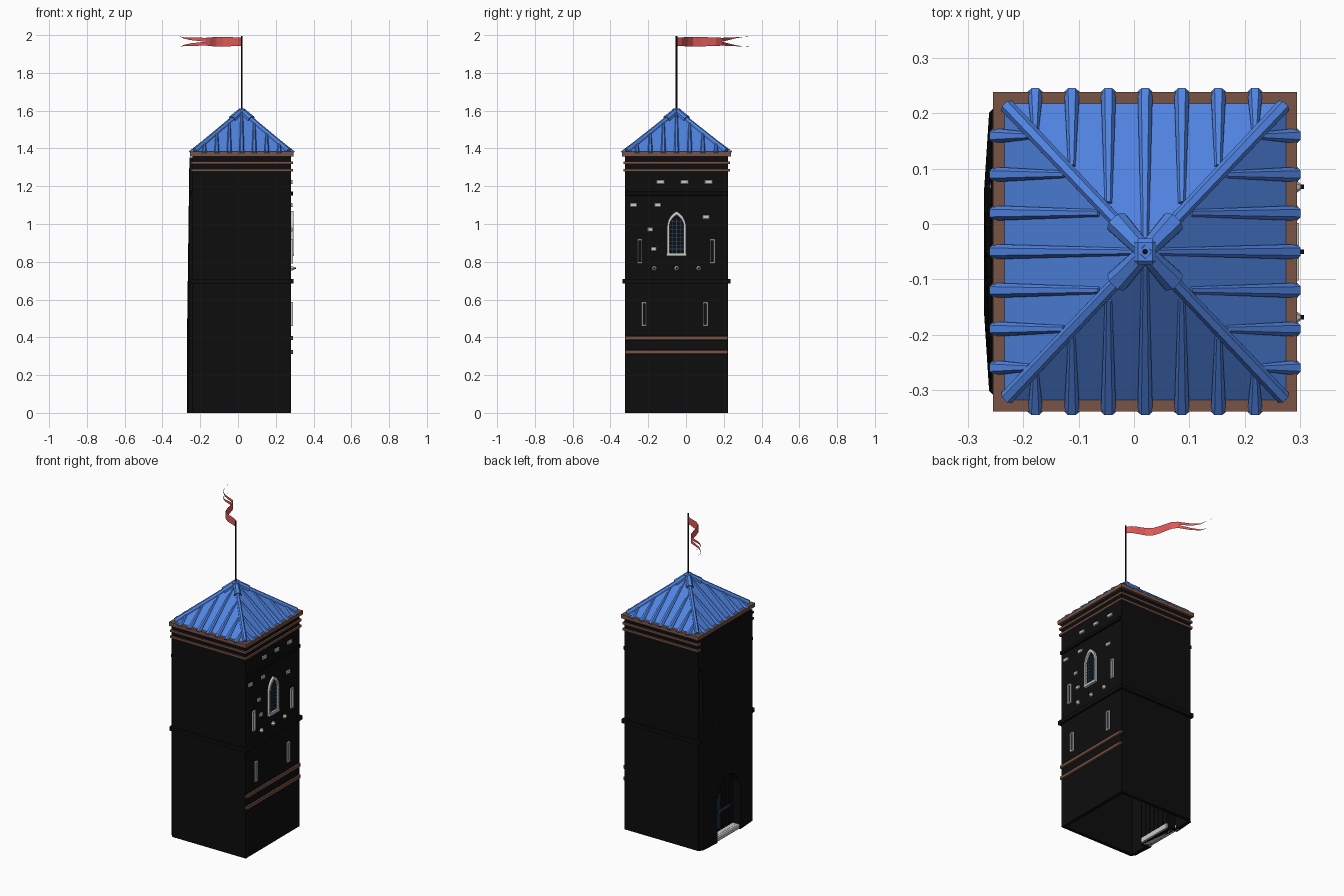
import bpy, bmesh, math
from mathutils import Vector, Matrix

if "Cube" in bpy.data.objects:
    bpy.data.objects.remove(bpy.data.objects["Cube"])

CX, CY = 0.02, -0.05            # tower axis
HX, HY, TOP = 0.26, 0.272, 1.37  # half sizes and height of the walls
XR = CX + HX                    # right wall plane


def material(name, rgb):
    m = bpy.data.materials.new(name)
    m.diffuse_color = (*rgb, 1)
    m.use_nodes = True
    m.node_tree.nodes["Principled BSDF"].inputs["Base Color"].default_value = m.diffuse_color
    return m


BLACK = material("black_stone", (0.004, 0.004, 0.004))
BROWN = material("brown_wood", (0.19, 0.09, 0.06))
BLUE = material("blue_roof", (0.08, 0.23, 0.76))
NAVY = material("navy_metal", (0.02, 0.06, 0.12))
RED = material("red_cloth", (0.75, 0.1, 0.1))


def mesh_object(name, bm, mat=None, fix=True):
    if fix:
        bmesh.ops.recalc_face_normals(bm, faces=bm.faces)
    me = bpy.data.meshes.new(name)
    bm.to_mesh(me)
    bm.free()
    ob = bpy.data.objects.new(name, me)
    bpy.context.collection.objects.link(ob)
    if mat:
        me.materials.append(mat)
    return ob


def box(name, lo, hi, mat=None, bevel=0):
    bm = bmesh.new()
    bmesh.ops.create_cube(bm, size=1)
    for v in bm.verts:
        v.co = [lo[i] + (v.co[i] + 0.5) * (hi[i] - lo[i]) for i in range(3)]
    if bevel:
        bmesh.ops.bevel(bm, geom=bm.edges[:], offset=bevel, segments=1, affect='EDGES')
    return mesh_object(name, bm, mat)


def loft(name, rings, mat=None, cap=True, closed=False):
    bm = bmesh.new()
    vs = [[bm.verts.new(p) for p in r] for r in rings]
    n = len(vs[0])
    pairs = list(zip(vs, vs[1:])) + ([(vs[-1], vs[0])] if closed else [])
    for a, b in pairs:
        for i in range(n):
            bm.faces.new((a[i], a[(i + 1) % n], b[(i + 1) % n], b[i]))
    if cap:
        bm.faces.new(vs[0])
        bm.faces.new(vs[-1])
    return mesh_object(name, bm, mat)


def at_x(pts, x):
    return [(x, y, z) for y, z in pts]


def frame(name, outer, inner, x0, x1, mat=None):
    return loft(name, [at_x(outer, x0), at_x(outer, x1), at_x(inner, x1), at_x(inner, x0)],
                mat, cap=False, closed=True)


def arch(cy, w, z0, zs, top, n=6):
    h = top - zs
    r = (w * w / 4 + h * h) / w
    end = math.atan2(h, r - w / 2)
    half = [(w / 2 - r + r * math.cos(end * i / n), zs + r * math.sin(end * i / n)) for i in range(n + 1)]
    half[-1] = (0, top)
    half = [(w / 2, z0)] + half
    return [(cy + y, z) for y, z in half] + [(cy - y, z) for y, z in reversed(half[:-1])]


def rect(cy, w, z0, z1):
    return [(cy + w / 2, z0), (cy + w / 2, z1), (cy - w / 2, z1), (cy - w / 2, z0)]


def beam(name, p0, p1, up, w0, w1, h0, h1, mat):
    p0, p1, up = Vector(p0), Vector(p1), Vector(up)
    side = (p1 - p0).cross(up).normalized()
    rings = []
    for p, w, h in ((p0, w0, h0), (p1, w1, h1)):
        prof = [(-.5, -.6), (.5, -.6), (.5, .3), (.25, 1), (-.25, 1), (-.5, .3)]
        rings.append([p + side * (a * w) + up * (b * h) for a, b in prof])
    return loft(name, rings, mat)


# hollow walls with an arched doorway in the left side, open below
DOOR = arch(CY, 0.23, 0, 0.27, 0.40)
bm = bmesh.new()
corner = {(sx, sy, z): bm.verts.new((CX + sx * HX, CY + sy * HY, z))
          for sx in (-1, 1) for sy in (-1, 1) for z in (0, TOP)}
for a, b in (((-1, -1), (1, -1)), ((1, -1), (1, 1)), ((1, 1), (-1, 1))):
    bm.faces.new((corner[(*a, 0)], corner[(*b, 0)], corner[(*b, TOP)], corner[(*a, TOP)]))
bm.faces.new([corner[(*c, TOP)] for c in ((-1, -1), (1, -1), (1, 1), (-1, 1))])
notch = [bm.verts.new(p) for p in at_x(DOOR, CX - HX)]
bm.faces.new([corner[(-1, 1, TOP)], corner[(-1, -1, TOP)], corner[(-1, -1, 0)]]
             + notch[::-1] + [corner[(-1, 1, 0)]])
walls = mesh_object("tower_walls", bm, BLACK, fix=False)
sol = walls.modifiers.new("thickness", 'SOLIDIFY')
sol.thickness, sol.offset = 0.03, -1


# horizontal bands
def band(name, z0, z1, ox, oy, mat):
    o = [(CX + a * (HX + ox), CY + b * (HY + oy)) for a, b in ((-1, -1), (1, -1), (1, 1), (-1, 1))]
    i = [(CX + a * (HX - .01), CY + b * (HY - .01)) for a, b in ((-1, -1), (1, -1), (1, 1), (-1, 1))]
    loft(name, [[(x, y, z) for x, y in r] for r, z in ((i, z0), (o, z0), (o, z1), (i, z1))],
         mat, cap=False, closed=True)


band("middle_band", 0.685, 0.71, 0.013, 0.014, BLACK)
band("lower_cornice", 1.279, 1.292, 0.01, 0.01, BROWN)
band("upper_cornice", 1.318, 1.331, 0.01, 0.01, BROWN)
band("eaves", 1.358, 1.383, 0.014, 0.016, BROWN)
for i, z in enumerate((0.323, 0.397)):
    box(f"right_rail_{i}", (XR - .01, CY - HY, z - .011), (XR + .012, CY + HY, z + .011), BROWN, .003)

# details shared by the right and left walls
side = []
for i, (y, z, w) in enumerate([(-.135, 1.222, .042), (-.008, 1.222, .042), (.12, 1.222, .042),
                               (-.278, 1.1, .038), (-.15, 1.1, .036), (.105, 1.036, .037),
                               (-.19, .97, .03), (-.17, .867, .03)]):
    side.append(box(f"brick_{i}", (XR - .01, y - w / 2, z - .011), (XR + .009, y + w / 2, z + .011), None, .003))
for i, (y, z0, z1) in enumerate([(-.245, .792, .92), (.14, .792, .92), (-.222, .46, .587), (.103, .46, .587)]):
    side.append(frame(f"slit_frame_{i}", rect(y, .026, z0, z1), rect(y, .013, z0 + .008, z1 - .008),
                      XR - .01, XR + .01))
for i, y in enumerate((-.168, -.05, .067)):
    rings = [[(XR + x, y + s * math.cos(k * math.pi / 3), .765 + s * math.sin(k * math.pi / 3)) for k in range(6)]
             for x, s in ((-.01, .014), (.008, .014), (.02, .006))]
    side.append(loft(f"stud_{i}", rings))
    side.append(box(f"stud_tip_{i}", (XR + .018, y - .004, .761), (XR + .026, y + .004, .769), BLACK))
side.append(frame("window_frame", arch(CY, .1, .835, .985, 1.068), arch(CY, .076, .847, .985, 1.048),
                  XR - .01, XR + .014))
side.append(box("window_sill", (XR - .01, CY - .052, .83), (XR + .017, CY + .052, .845)))
side.append(loft("window_pane", [at_x(arch(CY, .078, .84, .985, 1.05), XR + d) for d in (-.005, .002)], BLACK))
for i in range(8):
    z, w = .865 + i * .021, .038 if i < 7 else .026
    side.append(box(f"window_bar_{i}", (XR, CY - w, z), (XR + .006, CY + w, z + .004), NAVY))
for y in (-.02, 0, .02):
    side.append(box("window_upright", (XR, CY + y - .002, .845), (XR + .005, CY + y + .002, 1.025), NAVY))
side.append(box("high_band", (XR - .01, CY - HY, 1.15), (XR + .012, CY + HY, 1.172), BLACK, .003))
turn = (Matrix.Translation((CX, CY, 0)) @ Matrix.Rotation(math.pi, 4, 'Z') @ Matrix.Translation((-CX, -CY, 0)))
for ob in side:
    twin = bpy.data.objects.new("left_" + ob.name, ob.data)
    twin.matrix_world = turn
    bpy.context.collection.objects.link(twin)

# doorway: surround, planks, metal straps and step
XL = CX - HX
frame("door_surround", arch(CY, .27, 0, .27, .425), DOOR, XL - .008, XL + .03, BLACK)
loft("door_panel", [at_x(DOOR, XL + d) for d in (.03, .04)], BLACK)
for i in range(6):
    y = CY - .115 + i * .23 / 6
    top = .29 + .075 * (1 - abs(i - 2.5) / 2.5)
    box(f"door_plank_{i}", (XL + .022, y + .002, .03), (XL + .046, y + .036, top), BLACK)
box("door_strap", (XL + .014, CY - .08, .15), (XL + .024, CY + .08, .162), NAVY)
box("door_bar", (XL + .014, CY + .03, .05), (XL + .024, CY + .042, .27), NAVY)
box("door_step", (XL - .026, CY - .15, 0), (XL + .0, CY + .15, .03), None, .006)
box("door_threshold", (XL - .005, CY - .114, 0), (XL + .05, CY + .114, .03))

# roof pyramid
Z0, Z1, RX, RY = 1.381, 1.597, 0.256, 0.27
base = [(CX + a * RX, CY + b * RY, Z0) for a, b in ((-1, -1), (1, -1), (1, 1), (-1, 1))]
tip = [(CX + a * .004, CY + b * .004, Z1) for a, b in ((-1, -1), (1, -1), (1, 1), (-1, 1))]
loft("roof", [base, tip], BLUE)
apex = Vector((CX, CY, Z1))

# ribs running up each roof face, stopping at the hips
for d, e, run, half in (((1, 0), (0, 1), RX, RY), ((-1, 0), (0, 1), RX, RY),
                        ((0, 1), (1, 0), RY, RX), ((0, -1), (1, 0), RY, RX)):
    d, e = Vector((*d, 0)), Vector((*e, 0))
    up = (d * (Z1 - Z0) + Vector((0, 0, run))).normalized()
    for k in range(-3, 4):
        off = k * half * 0.258
        t = 0.96 * (1 - abs(off) / half) - 0.03
        foot = Vector((CX, CY, Z0)) + d * run + e * off
        slope = apex - (Vector((CX, CY, Z0)) + d * run)
        beam("roof_rib", foot - slope * .05 + up * .004, foot + slope * t, up, .027, .013, .014, .007, BLUE)

# hip ribs and the cap
for a in (-1, 1):
    for b in (-1, 1):
        foot = Vector((CX + a * RX, CY + b * RY, Z0))
        line = apex - foot
        right = line.cross(Vector((0, 0, 1)))
        up = right.cross(line).normalized()
        beam("hip_rib", foot + line * .03, apex, up, .026, .022, .014, .012, BLUE)
        beam("cap_arm", foot + line * .8, apex + up * .002, up, .042, .03, .018, .016, BLUE)
box("roof_cap", (CX - .02, CY - .024, Z1 - .02), (CX + .02, CY + .024, 1.612), BLUE, .007)

# flagpole
pole = [[(CX + .005 * math.cos(k * math.pi / 4), CY + .005 * math.sin(k * math.pi / 4), z) for k in range(8)]
        for z in (1.58, 1.995)]
loft("flagpole", pole, BLACK)

# swallow-tailed pennant following a wavy path
path = [(.02, -.05), (0, -.025), (-.03, -.01), (-.08, .01), (-.113, .037), (-.13, .085), (-.136, .115),
        (-.148, .16), (-.17, .19), (-.25, .225), (-.288, .258), (-.3, .3), (-.308, .34)]
FORK = 8
bm = bmesh.new()
for s in (-1, 1):
    prev = None
    for i, (x, y) in enumerate(path):
        t = max(0, (i - FORK) / (len(path) - 1 - FORK))
        outer, inner = .021 + .004 * math.sin(i * .4) + .011 * t, t * .034
        pair = [bm.verts.new((x, y, 1.965 + s * v)) for v in (min(inner, outer - .001), outer)]
        if prev:
            quad = (prev[0], pair[0], pair[1], prev[1])
            bm.faces.new(quad if s > 0 else quad[::-1])
        prev = pair
bmesh.ops.remove_doubles(bm, verts=bm.verts, dist=.0005)
mesh_object("pennant", bm, RED, fix=False)
